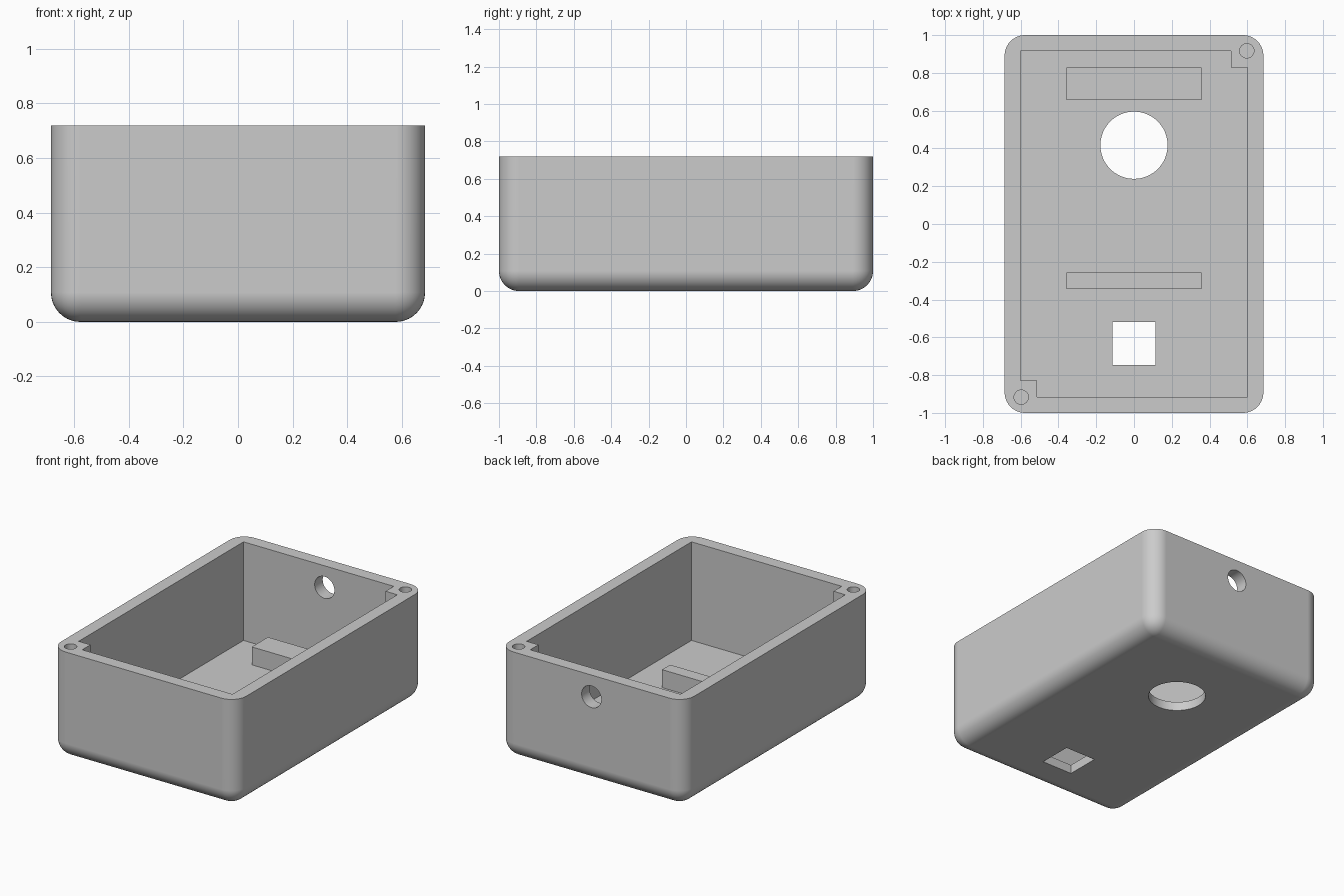
import bpy
import bmesh
from mathutils import Matrix, Vector

if "Cube" in bpy.data.objects:
    bpy.data.objects.remove(bpy.data.objects["Cube"], do_unlink=True)

# Overall sizes
HALF_X, HALF_Y, HEIGHT = 0.685, 1.0, 0.72
IN_X, IN_Y, FLOOR = 0.6, 0.915, 0.06
FILLET, POST = 0.108, 0.087

grey = bpy.data.materials.new("plain grey")
grey.use_nodes = True
COLOUR = (0.6, 0.6, 0.6, 1)
grey.diffuse_color = COLOUR
grey.node_tree.nodes["Principled BSDF"].inputs["Base Color"].default_value = COLOUR


def make_object(name, bm):
    bmesh.ops.recalc_face_normals(bm, faces=bm.faces)
    mesh = bpy.data.meshes.new(name)
    bm.to_mesh(mesh)
    bm.free()
    mesh.materials.append(grey)
    obj = bpy.data.objects.new(name, mesh)
    bpy.context.collection.objects.link(obj)
    return obj


def box_mesh(low, high):
    low, high = Vector(low), Vector(high)
    bm = bmesh.new()
    bmesh.ops.create_cube(bm, size=1, matrix=Matrix.Translation((low + high) / 2)
                          @ Matrix.Diagonal((high - low).to_4d()))
    return bm


def box(name, low, high):
    return make_object(name, box_mesh(low, high))


def cylinder(name, radius, depth, centre, axis="Z", sides=48):
    bm = bmesh.new()
    turn = Matrix.Rotation(1.5707963, 4, "X") if axis == "Y" else Matrix()
    bmesh.ops.create_cone(bm, cap_ends=True, segments=sides, radius1=radius,
                          radius2=radius, depth=depth,
                          matrix=Matrix.Translation(centre) @ turn)
    return make_object(name, bm)


def prism(name, outline, z0, z1):
    bm = bmesh.new()
    face = bm.faces.new([bm.verts.new((x, y, z0)) for x, y in outline])
    top = bmesh.ops.extrude_face_region(bm, geom=[face])["geom"]
    verts = [v for v in top if isinstance(v, bmesh.types.BMVert)]
    bmesh.ops.translate(bm, verts=verts, vec=(0, 0, z1 - z0))
    return make_object(name, bm)


def cut(target, cutter):
    cutter.hide_render = True
    mod = target.modifiers.new(cutter.name, "BOOLEAN")
    mod.operation, mod.solver, mod.object = "DIFFERENCE", "EXACT", cutter
    bpy.context.view_layer.objects.active = target
    bpy.ops.object.modifier_apply(modifier=mod.name)
    bpy.data.objects.remove(cutter, do_unlink=True)


# Case body: rounded on every edge except the open top rim
bm = box_mesh((-HALF_X, -HALF_Y, 0), (HALF_X, HALF_Y, HEIGHT))
edges = [e for e in bm.edges if min(v.co.z for v in e.verts) < 0.01]
bmesh.ops.bevel(bm, geom=edges, offset=FILLET, segments=10, profile=0.5,
                affect="EDGES", clamp_overlap=True)
case = make_object("case_body", bm)

# Cavity with two opposite corners left solid as screw posts
half = [(-IN_X, IN_Y), (IN_X - POST, IN_Y), (IN_X - POST, IN_Y - POST), (IN_X, IN_Y - POST)]
cut(case, prism("cavity", half + [(-x, -y) for x, y in half], FLOOR, HEIGHT + 0.1))

# Screw holes in the posts
for side in (-1, 1):
    cut(case, cylinder("screw_hole", 0.038, 0.6, (side * 0.597, side * 0.917, HEIGHT), sides=32))

# Floor openings and cable hole in the back wall
cut(case, cylinder("round_opening", 0.178, 0.4, (0, 0.417, 0), sides=64))
cut(case, box("square_opening", (-0.113, -0.747, -0.1), (0.113, -0.52, 0.2)))
cut(case, cylinder("cable_hole", 0.073, 0.3, (0, HALF_Y, 0.575), "Y"))

# Support ribs on the floor
ribs = [box("back_rib", (-0.358, 0.657, FLOOR - 0.01), (0.358, 0.828, FLOOR + 0.12)),
        box("front_rib", (-0.358, -0.344, FLOOR - 0.01), (0.358, -0.258, FLOOR + 0.12))]

# Smooth fillets and bores, crisp edges elsewhere
bpy.ops.object.select_all(action="DESELECT")
case.select_set(True)
bpy.context.view_layer.objects.active = case
bpy.ops.object.shade_smooth_by_angle(angle=0.5236)
weighted = case.modifiers.new("flat_panels", "WEIGHTED_NORMAL")
weighted.keep_sharp = True
